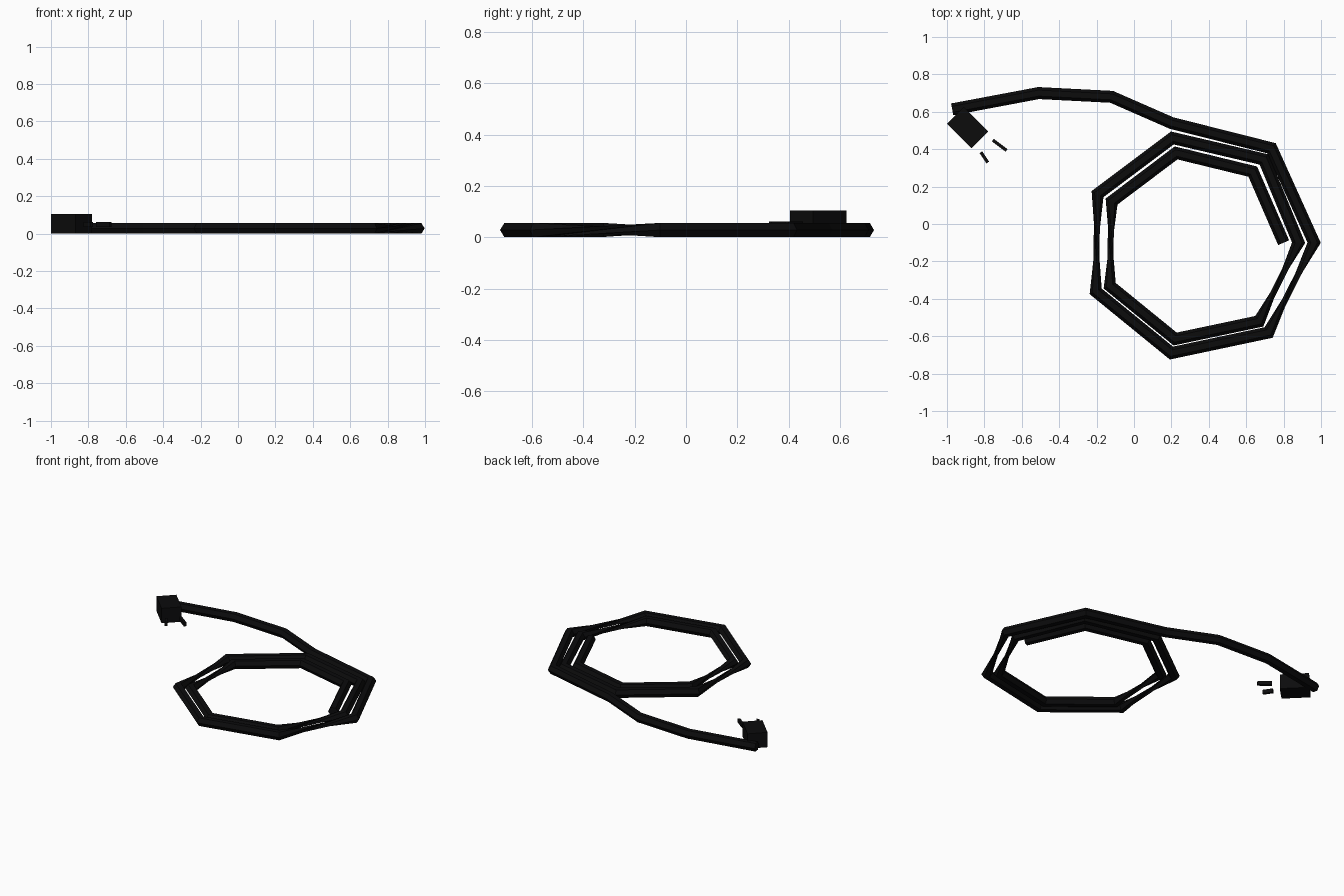
import bpy, bmesh, math
from mathutils import Vector, Matrix

if "Cube" in bpy.data.objects:
    bpy.data.objects.remove(bpy.data.objects["Cube"])

black = bpy.data.materials.new("black rubber")
black.diffuse_color = (0.0035, 0.0035, 0.0038, 1)
black.use_nodes = True
black.node_tree.nodes["Principled BSDF"].inputs["Base Color"].default_value = black.diffuse_color


def finish(name, bm):
    bmesh.ops.recalc_face_normals(bm, faces=bm.faces)
    me = bpy.data.meshes.new(name)
    bm.to_mesh(me)
    bm.free()
    me.materials.append(black)
    ob = bpy.data.objects.new(name, me)
    bpy.context.collection.objects.link(ob)
    return ob


# Cable: six-sided tube along a loose lead and a coil
PATH = [(-0.972, 0.613), (-0.51, 0.70), (-0.12, 0.68), (0.20, 0.54),
        (0.735, 0.405), (0.963, -0.10), (0.72, -0.58), (0.20, -0.69),
        (-0.205, -0.36), (-0.195, 0.16), (0.205, 0.46), (0.695, 0.345),
        (0.88, -0.10), (0.67, -0.52), (0.22, -0.615), (-0.13, -0.33),
        (-0.12, 0.12), (0.225, 0.38), (0.635, 0.28), (0.80, -0.10)]
TWISTED = {5, 8, 12, 15}          # segments where the tube makes a half turn
R, ZC, N = 0.032, 0.028, 6

pts = [Vector((x, y, ZC)) for x, y in PATH]
dirs = [(b - a).normalized() for a, b in zip(pts, pts[1:])]
bm = bmesh.new()
rings = []
turn = 0
for i, p in enumerate(pts):
    d0, d1 = dirs[max(i - 1, 0)], dirs[min(i, len(dirs) - 1)]
    t = (d0 + d1).normalized()
    side = Vector((-t.y, t.x, 0)) / max(t.dot(d0), 0.5)   # mitred corner
    if i - 1 in TWISTED:
        turn += N // 2
    ring = []
    for k in range(N):
        a = 2 * math.pi * (k + turn) / N
        ring.append(bm.verts.new(p + side * R * math.cos(a) + Vector((0, 0, R * math.sin(a)))))
    rings.append(ring)
for a, b in zip(rings, rings[1:]):
    for k in range(N):
        j = (k + 1) % N
        bm.faces.new((a[k], a[j], b[j]))
        bm.faces.new((a[k], b[j], b[k]))
bm.faces.new(rings[0])
bm.faces.new(rings[-1])
finish("cable", bm)


def box(name, centre, size, angle):
    bm = bmesh.new()
    m = (Matrix.Translation(centre) @ Matrix.Rotation(math.radians(angle), 4, 'Z')
         @ Matrix.Diagonal((*size, 1)))
    bmesh.ops.create_cube(bm, size=1, matrix=m)
    return finish(name, bm)


# Plug body and its two splayed prongs
box("plug_body", (-0.89, 0.515, 0.0535), (0.184, 0.127, 0.103), -45)
box("prong_back", (-0.718, 0.421, 0.049), (0.092, 0.017, 0.026), -37)
box("prong_front", (-0.80, 0.356, 0.049), (0.066, 0.017, 0.026), -56)
